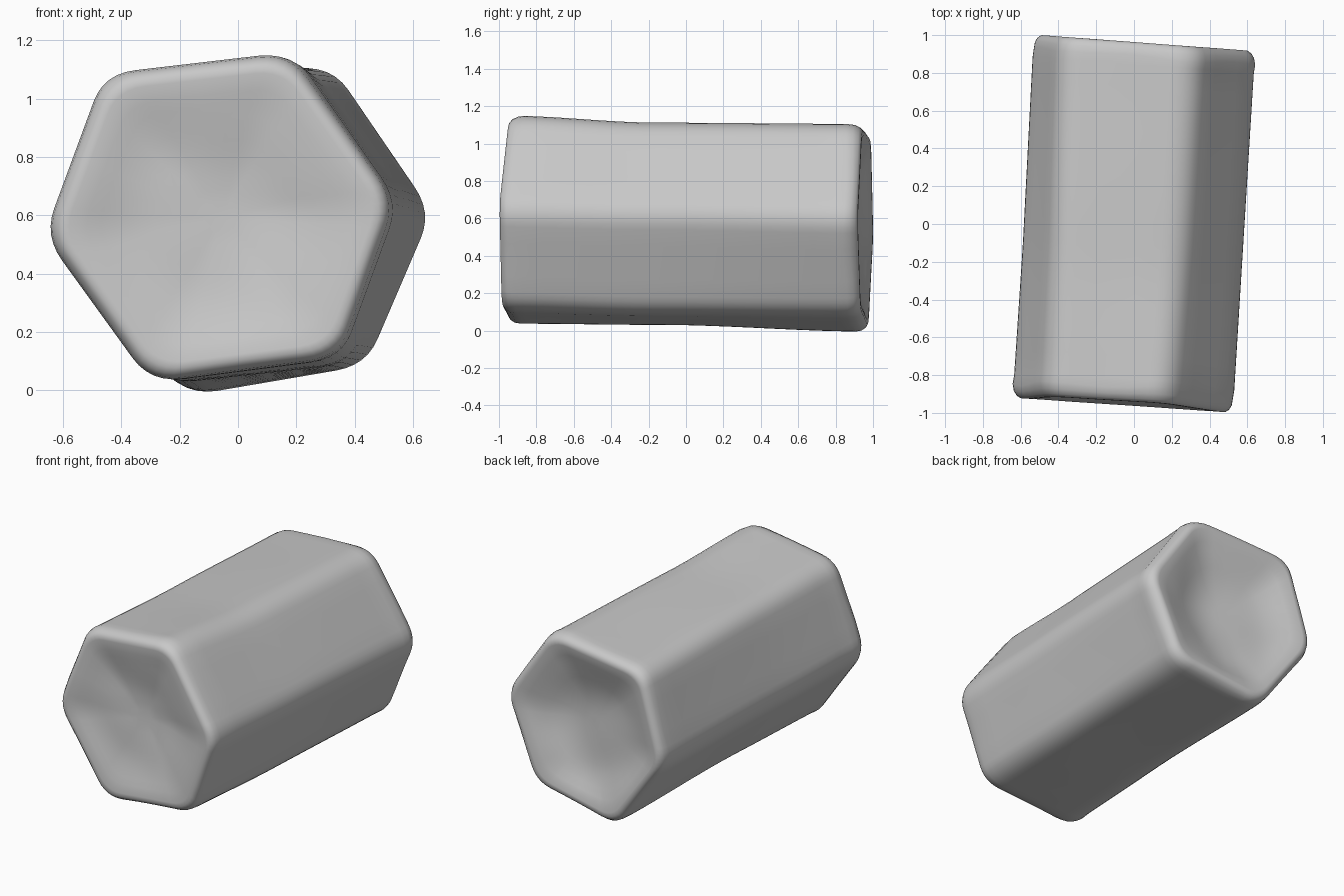
import bpy, bmesh, math
from mathutils import Vector

cube = bpy.data.objects.get("Cube")
if cube:
    bpy.data.objects.remove(cube)

# Sharp corners (x, z) of the six-sided section at three stations
FRONT = [(-.665, .53), (-.46, 1.085), (.18, 1.16), (.545, .645), (.35, .11), (-.3, .025)]
MIDDLE = [(-.61, .51), (-.42, 1.07), (.25, 1.12), (.595, .63), (.39, .09), (-.245, .02)]
BACK = [(-.55, .49), (-.385, 1.05), (.32, 1.115), (.665, .61), (.44, .085), (-.175, -.02)]
MID_T = .42
CORNER_STEPS, EDGE_STEPS = 6, 4
ROUNDING = .17


def section(t):
    """Rounded hexagon at t along the length, 0 front to 1 back."""
    a, b, u = (FRONT, MIDDLE, t / MID_T) if t < MID_T else (MIDDLE, BACK, (t - MID_T) / (1 - MID_T))
    s = u * u * (3 - 2 * u)
    pts = [Vector((p[0] + (q[0] - p[0]) * u, p[1] + (q[1] - p[1]) * s)) for p, q in zip(a, b)]
    out = []
    for i, c in enumerate(pts):
        p, n = pts[i - 1], pts[(i + 1) % 6]
        start, end = c.lerp(p, ROUNDING), c.lerp(n, ROUNDING)
        for k in range(CORNER_STEPS):
            w = k / CORNER_STEPS
            out.append(start.lerp(c, w).lerp(c.lerp(end, w), w))
        for k in range(EDGE_STEPS):
            out.append(end.lerp(n.lerp(c, ROUNDING), k / EDGE_STEPS))
    return out


def end_y(x, z, back):
    """Slanted end planes; the front leans back near its top."""
    return .965 - .075 * x if back else -.965 - .068 * x + .06 * max(0, z - .7)


def ring_points(t, inset=1, back=False, dip=None, roundness=0):
    flat = section(t)
    mid = sum(flat, Vector((0, 0))) / len(flat)
    pts = []
    for p in flat:
        d = p - mid
        d = d.lerp(d.normalized() * .52, roundness) * inset
        q = mid + d
        if dip is None:
            y = end_y(q.x, q.y, False) * (1 - t) + end_y(q.x, q.y, True) * t
        else:
            # slightly uneven hollow
            wobble = math.sin(9 * d.x + 5 * d.y) * math.cos(7 * d.y - 3 * d.x)
            depth = dip + .012 * wobble * min(1, dip * 15)
            y = end_y(q.x, q.y, back) + (-depth if back else depth)
        pts.append((q.x, y, q.y))
    return pts


def cap(back):
    """Soft rim and hollow, from the outside to the middle."""
    t = 1 if back else 0
    depth, power, roundness = (.1, 2.6, .8) if back else (.085, 1.8, .2)
    rings = [ring_points(t, s, back, d) for s, d in
             ((1, .075), (.99, .04), (.965, .015), (.93, .002), (.89, .002))]
    for k in range(1, 11):
        r = 1 - k / 11
        hollow = depth * (1 - r ** power)
        rings.append(ring_points(t, .02 + .85 * r, back, hollow, roundness * min(1, k / 3)))
    return rings


# Log body: front cap, lofted sides and back cap
bm = bmesh.new()
rings = list(reversed(cap(False)))
rings += [ring_points(k / 16) for k in range(1, 16)]
rings += cap(True)
loops = [[bm.verts.new(p) for p in r] for r in rings]
n = len(loops[0])
for a, b in zip(loops, loops[1:]):
    for i in range(n):
        j = (i + 1) % n
        bm.faces.new((a[i], a[j], b[j], b[i]))
bm.faces.new(loops[0])
bm.faces.new(loops[-1])
bmesh.ops.recalc_face_normals(bm, faces=bm.faces)

mesh = bpy.data.meshes.new("hexagonal_block")
bm.to_mesh(mesh)
bm.free()
block = bpy.data.objects.new("hexagonal_block", mesh)
bpy.context.collection.objects.link(block)

# Plain grey surface
grey = bpy.data.materials.new("plain grey")
grey.use_nodes = True
colour = (.58, .58, .58, 1)
grey.diffuse_color = colour
grey.node_tree.nodes["Principled BSDF"].inputs["Base Color"].default_value = colour
mesh.materials.append(grey)

bpy.context.view_layer.objects.active = block
block.select_set(True)
bpy.ops.object.shade_smooth_by_angle(angle=math.radians(40))
